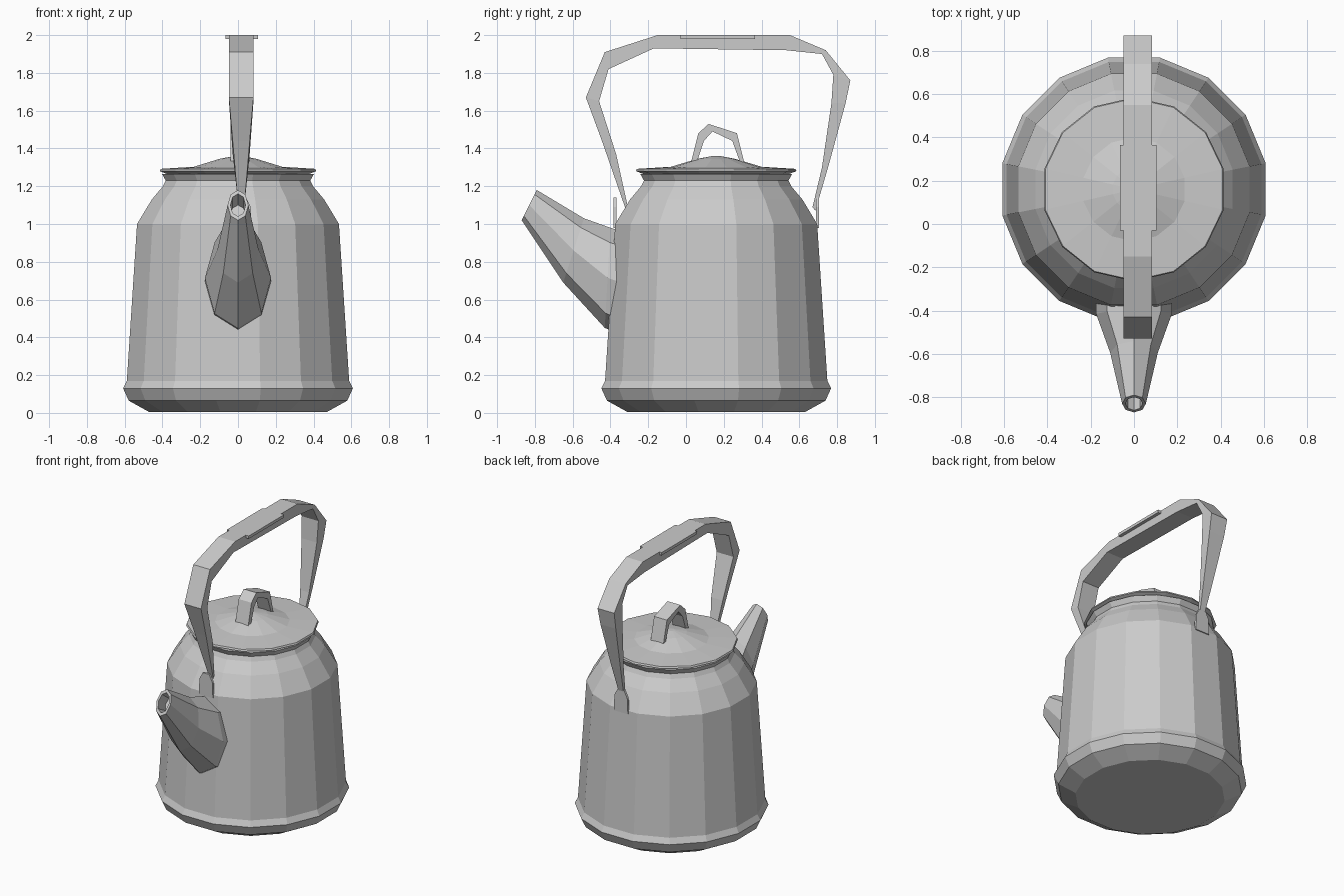
import bpy, bmesh
from math import sin, cos, pi
from mathutils import Vector

CY = 0.16  # y of the kettle body's axis


def loft(name, rings):
    """Bridge equal-sized rings of points and cap both ends."""
    bm = bmesh.new()
    loops = [[bm.verts.new(p) for p in r] for r in rings]
    n = len(loops[0])
    for a, b in zip(loops, loops[1:]):
        for i in range(n):
            j = (i + 1) % n
            bm.faces.new((a[i], a[j], b[j], b[i]))
    bm.faces.new(loops[0][::-1])
    bm.faces.new(loops[-1])
    bmesh.ops.recalc_face_normals(bm, faces=bm.faces[:])
    me = bpy.data.meshes.new(name)
    bm.to_mesh(me)
    bm.free()
    ob = bpy.data.objects.new(name, me)
    bpy.context.collection.objects.link(ob)
    return ob


def lathe(name, profile, sides):
    """Revolve (radius, z) points around the body axis."""
    return loft(name, [[(r * cos(2 * pi * (i + .5) / sides),
                         CY + r * sin(2 * pi * (i + .5) / sides), z)
                        for i in range(sides)] for r, z in profile])


def strap(name, sections, cx=0.0):
    """Rectangular strap: (outer y, outer z, inner y, inner z, half width)."""
    return loft(name, [[(cx - w, oy, oz), (cx + w, oy, oz),
                        (cx + w, iy, iz), (cx - w, iy, iz)]
                       for oy, oz, iy, iz, w in sections])


def box(name, x0, x1, y0, y1, z0, z1):
    return loft(name, [[(x0, y0, z), (x1, y0, z), (x1, y1, z), (x0, y1, z)]
                       for z in (z0, z1)])


# Body with chamfered foot, shoulder and neck
lathe("body", [(0.48, 0.005), (0.59, 0.065), (0.62, 0.13), (0.60, 0.17),
               (0.545, 1.0), (0.465, 1.13), (0.405, 1.2), (0.39, 1.23), (0.41, 1.265)], 16)

# Lid with thin rim and low dome
lathe("lid", [(0.36, 1.255), (0.425, 1.28), (0.42, 1.292), (0.24, 1.303),
              (0.10, 1.345), (0.02, 1.36)], 14)

# Arched lid grip
strap("lid_grip", [(0.025, 1.32, 0.055, 1.32, 0.05), (0.065, 1.48, 0.095, 1.44, 0.05),
                   (0.12, 1.53, 0.14, 1.49, 0.05), (0.27, 1.48, 0.245, 1.44, 0.05),
                   (0.31, 1.32, 0.285, 1.33, 0.05)], 0.01)

# Spout: elliptical sections between upper and lower outlines, with recessed mouth
rings = []
for (ty, tz), (by, bz), w in [((-0.30, 0.95), (-0.36, 0.42), 0.175),
                              ((-0.40, 0.98), (-0.43, 0.45), 0.175),
                              ((-0.54, 1.03), (-0.65, 0.69), 0.11),
                              ((-0.79, 1.18), (-0.87, 1.02), 0.055),
                              ((-0.80, 1.16), (-0.86, 1.04), 0.04),
                              ((-0.72, 1.10), (-0.78, 1.00), 0.04)]:
    top, bot = Vector((0, ty, tz)), Vector((0, by, bz))
    mid, half = (top + bot) / 2, (top - bot) / 2
    rings.append([mid + half * cos(2 * pi * i / 8) + Vector((w * sin(2 * pi * i / 8), 0, 0))
                  for i in range(8)])
loft("spout", rings)

# Bail handle, tapering to its two ends
strap("bail_handle", [(-0.32, 1.08, -0.31, 1.10, 0.015), (-0.445, 1.44, -0.37, 1.37, 0.045),
                      (-0.53, 1.67, -0.46, 1.65, 0.065), (-0.43, 1.91, -0.41, 1.82, 0.065),
                      (-0.15, 2.0, -0.17, 1.93, 0.065), (0.55, 2.0, 0.53, 1.92, 0.065),
                      (0.74, 1.92, 0.72, 1.90, 0.065), (0.87, 1.76, 0.78, 1.79, 0.065),
                      (0.845, 1.64, 0.77, 1.64, 0.06), (0.755, 1.31, 0.72, 1.30, 0.035),
                      (0.685, 1.07, 0.67, 1.09, 0.015)], 0.017)

# Flat grip on top of the handle
box("handle_grip", -0.065, 0.105, -0.03, 0.365, 1.98, 2.0)

# Lugs holding the handle ends: small peaked plates
for name, y in (("front_lug", -0.375), ("back_lug", 0.695)):
    loft(name, [[(x + 0.017, y + d, z) for x, z in
                 [(-0.055, 0.98), (0.055, 0.98), (0.05, 1.09), (0.025, 1.14),
                  (-0.025, 1.14), (-0.05, 1.09)]] for d in (-0.008, 0.008)])
